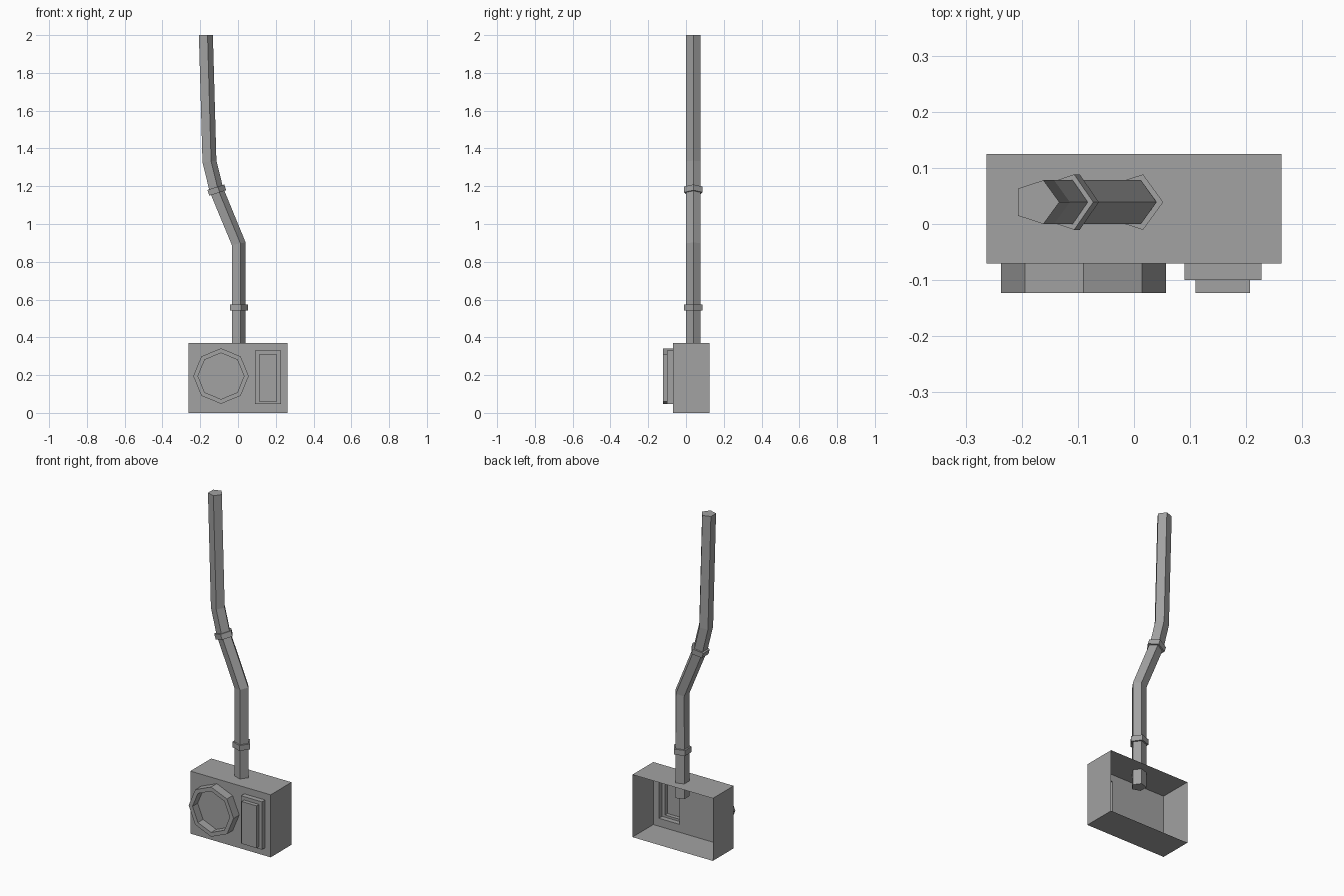
import bpy
import bmesh
from math import cos, sin, atan2, pi
from mathutils import Matrix, Vector

cube = bpy.data.objects.get("Cube")
if cube:
    bpy.data.objects.remove(cube, do_unlink=True)

grey = bpy.data.materials.new("metal_grey")
grey.use_nodes = True
colour = (0.36, 0.36, 0.36, 1)
grey.diffuse_color = colour
grey.node_tree.nodes["Principled BSDF"].inputs["Base Color"].default_value = colour


def loft(bm, rings, start=False, end=False):
    """Skin matching rings of points, with optional end caps."""
    loops = [[bm.verts.new(p) for p in ring] for ring in rings]
    for a, b in zip(loops, loops[1:]):
        for i in range(len(a)):
            j = (i + 1) % len(a)
            bm.faces.new((a[i], a[j], b[j], b[i]))
    if start:
        bm.faces.new(loops[0][::-1])
    if end:
        bm.faces.new(loops[-1])


def finish(bm, name, recalc=True):
    if recalc:
        bmesh.ops.recalc_face_normals(bm, faces=bm.faces)
    mesh = bpy.data.meshes.new(name)
    bm.to_mesh(mesh)
    bm.free()
    mesh.materials.append(grey)
    obj = bpy.data.objects.new(name, mesh)
    bpy.context.collection.objects.link(obj)


def rect(x0, x1, z0, z1, y):
    return [(x0, y, z0), (x1, y, z0), (x1, y, z1), (x0, y, z1)]


def octagon(r, y):
    return [(-0.09 + r * cos(i * pi / 4), y, 0.195 + r * sin(i * pi / 4)) for i in range(8)]


def pentagon(x, z, r, tilt):
    place = Matrix.Translation((x, 0.039, z)) @ Matrix.Rotation(tilt, 4, 'Y')
    return [place @ Vector((r * cos(i * 2 * pi / 5), r * sin(i * 2 * pi / 5), 0)) for i in range(5)]


FRONT, BACK = -0.07, 0.125
panel = (0.09, 0.227, 0.047, 0.33)
knob = (0.11, 0.207, 0.06, 0.31)

# Box shell, open at the back, with a hole in its front for the hollow panel
bm = bmesh.new()
box = (-0.263, 0.263, 0, 0.37)
loft(bm, [rect(*box, BACK), rect(*box, FRONT), rect(*panel, FRONT)])
bmesh.ops.remove_doubles(bm, verts=bm.verts, dist=0.0001)
finish(bm, "box_shell", recalc=False)

# Stepped panel, hollow from behind
bm = bmesh.new()
loft(bm, [rect(*panel, FRONT), rect(*panel, -0.1), rect(*knob, -0.1),
          rect(*knob, -0.123)], end=True)
finish(bm, "stepped_panel", recalc=False)

# Octagonal dial with a sunken face
bm = bmesh.new()
loft(bm, [octagon(0.147, FRONT), octagon(0.147, -0.123), octagon(0.122, -0.123),
          octagon(0.122, FRONT - 0.005)], start=True, end=True)
finish(bm, "dial")

# Bent five-sided pipe, each ring tilted halfway between its neighbours
path = [(0, 0.28), (0, 0.895), (-0.118, 1.18), (-0.155, 1.33), (-0.174, 2)]
angles = [atan2(b[0] - a[0], b[1] - a[1]) for a, b in zip(path, path[1:])]
tilts = [0] + [(a + b) / 2 for a, b in zip(angles, angles[1:])] + [0]
bm = bmesh.new()
loft(bm, [pentagon(x, z, 0.041, t) for (x, z), t in zip(path, tilts)], True, True)
finish(bm, "pipe")

# Collars around the pipe
for name, x, z, tilt in (("lower_collar", 0, 0.557, 0), ("upper_collar", -0.117, 1.178, tilts[2])):
    step = Vector((sin(tilt), cos(tilt))) * 0.016
    bm = bmesh.new()
    loft(bm, [pentagon(x + s * step.x, z + s * step.y, 0.052, tilt) for s in (-1, 1)], True, True)
    finish(bm, name)
